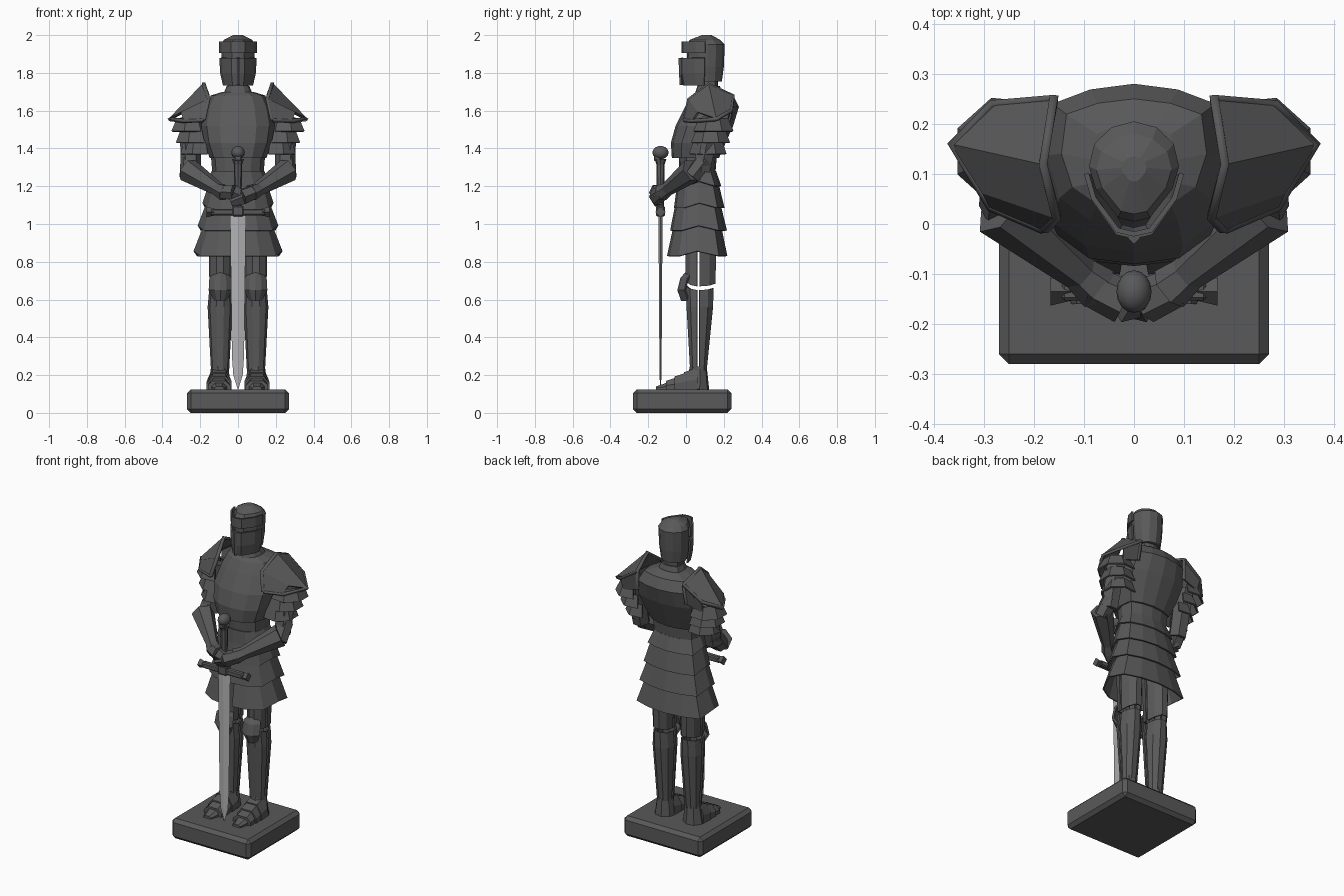
import bpy, bmesh, math
from mathutils import Vector

if "Cube" in bpy.data.objects:
    bpy.data.objects.remove(bpy.data.objects["Cube"])


def material(name, value):
    m = bpy.data.materials.new(name)
    m.use_nodes = True
    m.diffuse_color = (value, value, value, 1)
    m.node_tree.nodes["Principled BSDF"].inputs["Base Color"].default_value = m.diffuse_color
    return m


IRON = material("dark iron", 0.1)
STEEL = material("bright steel", 0.45)


def finish(name, bm, mat=IRON, thick=0, bevel=0):
    me = bpy.data.meshes.new(name)
    bmesh.ops.recalc_face_normals(bm, faces=bm.faces)
    bm.to_mesh(me)
    bm.free()
    ob = bpy.data.objects.new(name, me)
    bpy.context.collection.objects.link(ob)
    me.materials.append(mat)
    if thick:
        mod = ob.modifiers.new("Thickness", "SOLIDIFY")
        mod.thickness, mod.offset = thick, 0
    if bevel:
        mod = ob.modifiers.new("Chamfer", "BEVEL")
        mod.width, mod.segments = bevel, 1
    return ob


def loft(name, rings, closed=True, thick=0, mat=IRON):
    """Skin a list of equal point rows; closed rows without thickness are capped."""
    bm = bmesh.new()
    rows = [[bm.verts.new(p) for p in r] for r in rings]
    n = len(rows[0])
    for a, b in zip(rows, rows[1:]):
        for i in range(n if closed else n - 1):
            j = (i + 1) % n
            bm.faces.new((a[i], a[j], b[j], b[i]))
    if closed and not thick:
        bm.faces.new(rows[0])
        bm.faces.new(rows[-1])
    return finish(name, bm, mat, thick)


def box(name, centre, size, bevel=0):
    bm = bmesh.new()
    bmesh.ops.create_cube(bm, size=1)
    for v in bm.verts:
        v.co = Vector(centre) + v.co * Vector(size)
    return finish(name, bm, bevel=bevel)


def limb(name, p, q, r1, r2, sides=6):
    """Tapered prism between two points."""
    p, q = Vector(p), Vector(q)
    turn = (q - p).to_track_quat("Z", "Y")
    ring = lambda c, r: [c + turn @ Vector((r * math.cos(k * math.tau / sides),
                                            r * math.sin(k * math.tau / sides), 0))
                         for k in range(sides)]
    return loft(name, [ring(p, r1), ring(q, r2)])


def rim(name, points, radius):
    cu = bpy.data.curves.new(name, "CURVE")
    cu.dimensions, cu.bevel_depth, cu.bevel_resolution = "3D", radius, 0
    sp = cu.splines.new("POLY")
    sp.points.add(len(points) - 1)
    for dst, src in zip(sp.points, points):
        dst.co = (*src, 1)
    cu.materials.append(IRON)
    bpy.context.collection.objects.link(bpy.data.objects.new(name, cu))


# Body cross-section: half outline from front to back, then mirrored
HALF = [(0, -1), (.5, -.92), (.85, -.6), (1, 0), (.93, .72), (.5, .92), (0, 1)]
BODY = HALF + [(-x, y) for x, y in HALF[-2:0:-1]]


def section(z, hw, front, back, shape=BODY, lift=0):
    mid, half = (front + back) / 2, (back - front) / 2
    return [(x * hw, mid + y * half, z + (lift if abs(x) == 1 else 0)) for x, y in shape]


def mirrored(points, s):
    return [(x * s, y, z) for x, y, z in points]


# Plinth
box("plinth", (0, -.02, .0625), (.54, .52, .125), .02)

# Torso
loft("waist", [section(1.0, .14, -.03, .15), section(1.2, .13, -.03, .15),
               section(1.38, .145, -.04, .165)])
loft("breastplate", [section(*r) for r in (
    (1.35, .15, -.075, .175), (1.43, .18, -.08, .21), (1.52, .195, -.055, .25),
    (1.62, .175, -.005, .28), (1.68, .145, .03, .25), (1.70, .08, .055, .2))])
loft("gorget", [section(1.67, .085, .04, .2), section(1.73, .06, .06, .18)])
loft("neck", [section(1.7, .055, .06, .17), section(1.8, .055, .06, .17)])

# Skirt of overlapping bands, the lowest one split at the front
SPLIT = [(.12, -1)] + BODY[1:-1] + [(-.5, -.92), (-.12, -1)]
for i, (top, low) in enumerate((
        ((1.28, .135, -.04, .155), (1.2, .165, -.045, .183)),
        ((1.23, .145, -.04, .165), (1.085, .185, -.06, .2)),
        ((1.12, .16, -.05, .175), (.965, .21, -.08, .213)),
        ((1.0, .175, -.06, .18), (.83, .232, -.097, .215)))):
    shape = SPLIT if i == 3 else BODY
    loft(f"skirt_band_{i + 1}", [section(*top, shape), section(*low, shape, .025)],
         closed=i < 3, thick=.008)

# Helmet
HEAD = [(0, -1), (.35, -.93), (.85, -.35), (1, .1), (.88, .55), (.5, .88), (0, 1)]
HEAD += [(-x, y) for x, y in HEAD[-2:0:-1]]
FACE = [HEAD[i] for i in (-3, -2, -1, 0, 1, 2, 3)]
loft("helmet", [section(*r, HEAD) for r in (
    (1.755, .075, .02, .19), (1.83, .085, .005, .2), (1.95, .09, .005, .205),
    (1.975, .075, .02, .18), (2.0, .025, .085, .135))])
loft("brow_plate", [section(z, .095, -.02, .2, FACE) for z in (1.905, 1.965)],
     closed=False, thick=.01)
loft("visor", [section(1.735, .075, -.012, .185, FACE), section(1.8, .09, -.025, .2, FACE),
               section(1.88, .094, -.025, .2, FACE)], closed=False, thick=.01)
limb("visor_ridge", (0, -.024, 1.735), (0, -.028, 1.88), .01, .012, 4)

for s, side in ((1, "left"), (-1, "right")):
    # Shoulder plate with raised rim
    inner = [(.18, -.01, 1.55), (.155, .015, 1.66), (.182, .12, 1.74),
             (.16, .25, 1.68), (.17, .235, 1.56)]
    outer = [(.285, .035, 1.545), (.3, .065, 1.59), (.362, .16, 1.555),
             (.28, .24, 1.6), (.27, .225, 1.53)]
    inner, outer = mirrored(inner, s), mirrored(outer, s)
    loft(f"{side}_shoulder_plate", [inner, outer], closed=False, thick=.012)
    rim(f"{side}_shoulder_inner_rim", inner, .012)
    rim(f"{side}_shoulder_outer_rim", [inner[0], outer[0], outer[2], outer[3], inner[3]], .011)

    # Upper arm bands
    for i in range(3):
        def arc(z, r, shift):
            c = (.25 - .02 * i, .145 - .015 * i)
            return [(s * (c[0] + r * math.cos(a)), c[1] + r * math.sin(a), z)
                    for a in (math.radians(d) for d in range(-120, 121, 48))]
        z = 1.56 - .06 * i
        loft(f"{side}_arm_band_{i + 1}", [arc(z, .075, i), arc(z - .07, .108 - .004 * i, i)],
             closed=False, thick=.01)

    # Arm, gauntlet and hand
    at = lambda x, y, z: (s * x, y, z)
    limb(f"{side}_upper_arm", at(.25, .14, 1.56), at(.25, .08, 1.28), .06, .052)
    limb(f"{side}_elbow", at(.255, .1, 1.34), at(.265, .03, 1.25), .05, .045)
    limb(f"{side}_gauntlet", at(.265, .035, 1.285), at(.1, -.105, 1.18), .066, .036)
    limb(f"{side}_wrist", at(.12, -.09, 1.19), at(.07, -.13, 1.165), .034, .046)
    dz = -.012 * s
    limb(f"{side}_palm", at(.085, -.125, 1.17), at(.02, -.155, 1.155 + dz), .04, .045)
    limb(f"{side}_fingers", at(.025, -.15, 1.155 + dz), at(-.04, -.15, 1.13 + dz), .046, .03)

    # Leg shells, split along the sides
    def half(z, hw, depth, way, dip=0):
        out = []
        for d in range(0, 181, 36):
            a = math.radians(d)
            out.append((s * (.095 + hw * math.cos(a)),
                        .065 + way * (.006 + depth * math.sin(a)),
                        z - dip * abs(math.cos(a))))
        return out
    for way, word, k in ((-1, "front", 0), (1, "back", 1)):
        thigh = [half(1.0, .06, (.065, .095)[k], way),
                 half((.71, .69)[k], .052, (.06, .085)[k], way, (.04, .02)[k])]
        shin = [half((.685, .665)[k], .054, (.06, .075)[k], way, (.035, .015)[k]),
                half(.56, .062, (.055, .072)[k], way),
                half(.22, .044, (.035, .036)[k], way)]
        loft(f"{side}_thigh_{word}", thigh, closed=False, thick=.008)
        loft(f"{side}_shin_{word}", shin, closed=False, thick=.008)

    # Knee guard
    knee = [(.74, .03, .0), (.71, .055, -.025), (.65, .058, -.04), (.595, .03, -.02)]
    loft(f"{side}_knee_guard",
         [[(s * (.093 + w * t), y + .035 * abs(t) ** 2, z) for t in (-1, -.5, 0, .5, 1)]
          for z, w, y in knee], closed=False, thick=.012)

    # Armoured shoe: ankle, sole and overlapping toe plates
    limb(f"{side}_ankle", at(.098, .06, .125), at(.097, .065, .245), .064, .046, 8)

    def arch(y, w, h):
        return [at(.1 + w * t, y, .125 + h * u)
                for t, u in ((-1, 0), (-1, .45), (-.55, 1), (.55, 1), (1, .45), (1, 0))]
    plates = [(.06, .062, .115, -.01, .066, .09), (.01, .058, .09, -.06, .066, .068),
              (-.04, .056, .066, -.105, .06, .045), (-.08, .048, .042, -.16, .025, .015)]
    for i, (y1, w1, h1, y2, w2, h2) in enumerate(plates):
        loft(f"{side}_shoe_plate_{i + 1}", [arch(y1, w1, h1), arch(y2, w2, h2)])

# Sword, point down on the plinth
SY = -.135
limb("grip", (0, SY, 1.08), (0, SY, 1.34), .018, .022, 8)
limb("grip_collar", (0, SY, 1.315), (0, SY, 1.345), .022, .032, 8)
box("guard", (0, SY, 1.063), (.29, .035, .034), .006)
for s in (1, -1):
    limb("guard_end", (s * .125, SY, 1.063), (s * .167, SY, 1.063), .018, .028, 4)
box("guard_block", (0, SY, 1.068), (.06, .046, .055), .006)
loft("blade", [[(-w, SY, z), (0, SY - t, z), (w, SY, z), (0, SY + t, z)]
               for z, w, t in ((1.05, .042, .011), (.3, .032, .006), (.2, .025, .005),
                               (.126, .002, .002))], mat=STEEL)

# Skull pommel: cranium, jaw
bm = bmesh.new()
bmesh.ops.create_uvsphere(bm, u_segments=16, v_segments=10, radius=.037)
for v in bm.verts:
    v.co = Vector((v.co.x * .95, v.co.y * 1.15, v.co.z * .95)) + Vector((0, SY, 1.378))
pommel = finish("pommel_cranium", bm)
for f in pommel.data.polygons:
    f.use_smooth = True
box("pommel_jaw", (0, SY - .018, 1.348), (.04, .035, .03), .006)
